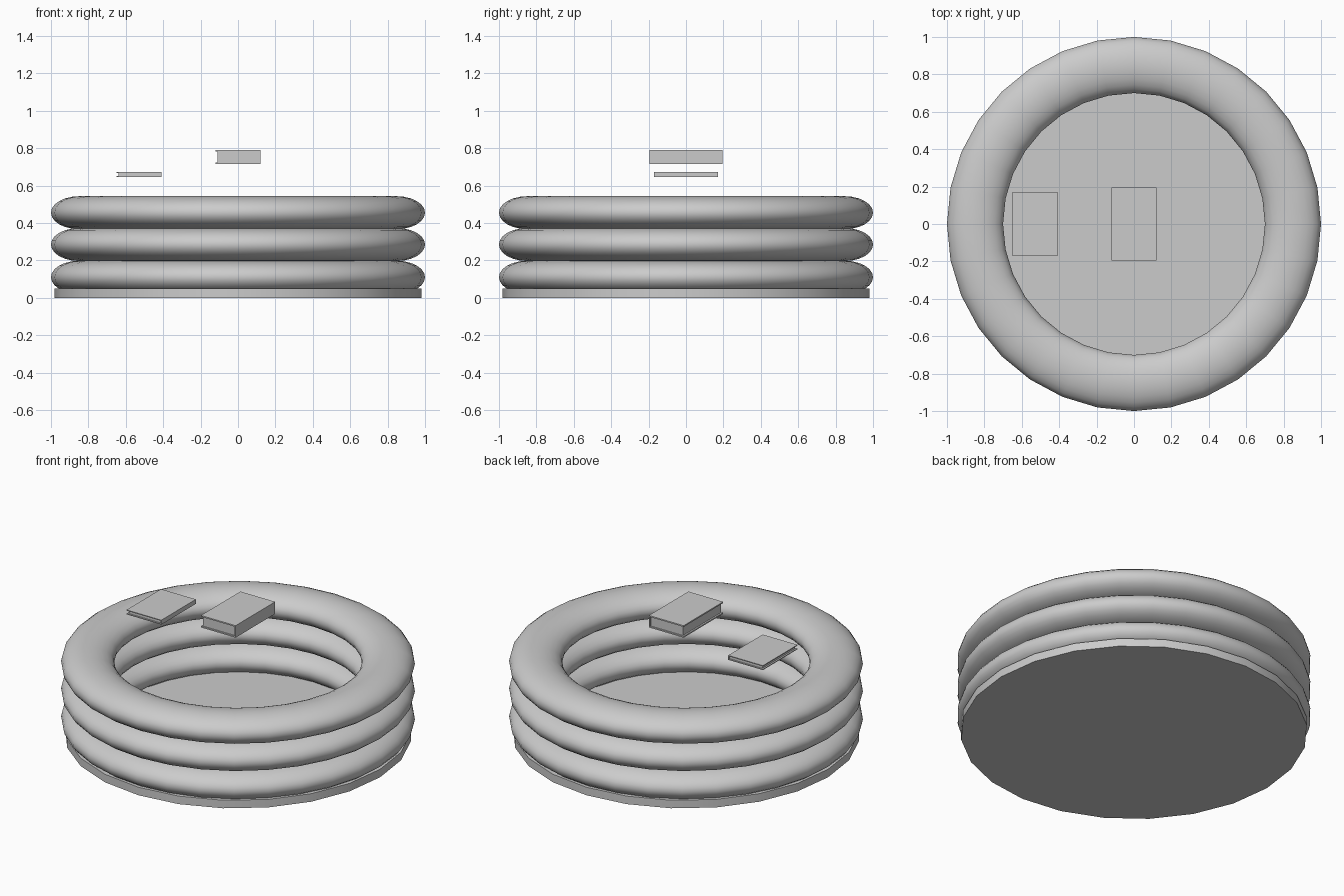
import bpy, math

if "Cube" in bpy.data.objects:
    bpy.data.objects.remove(bpy.data.objects["Cube"])


def smooth(obj, angle):
    bpy.ops.object.select_all(action='DESELECT')
    obj.select_set(True)
    bpy.context.view_layer.objects.active = obj
    bpy.ops.object.shade_smooth_by_angle(angle=math.radians(angle))


def box(name, x0, x1, y0, y1, z0, z1):
    bpy.ops.mesh.primitive_cube_add(size=1, location=((x0 + x1) / 2, (y0 + y1) / 2, (z0 + z1) / 2))
    obj = bpy.context.object
    obj.name = name
    obj.scale = (x1 - x0, y1 - y0, z1 - z0)
    bpy.ops.object.transform_apply(location=False, rotation=False, scale=True)
    return obj


# Book: C-shaped cover with its spine on +x, and a slightly inset page block
def book(name, x0, x1, y0, y1, z0, z1, t):
    w = [(x0, z0), (x1, z0), (x1, z1), (x0, z1),
         (x0, z1 - t), (x1 - t, z1 - t), (x1 - t, z0 + t), (x0, z0 + t)]
    n = len(w)
    verts = [(x, y, z) for y in (y0, y1) for x, z in w]
    # each end cap is split into bottom, spine and top
    caps = [(0, 1, 6, 7), (1, 2, 5, 6), (2, 3, 4, 5)]
    faces = caps + [tuple(n + i for i in reversed(c)) for c in caps]
    faces += [(i, i + n, (i + 1) % n + n, (i + 1) % n) for i in range(n)]
    mesh = bpy.data.meshes.new(name + "_cover")
    mesh.from_pydata(verts, [], faces)
    bpy.context.collection.objects.link(bpy.data.objects.new(name + "_cover", mesh))
    box(name + "_pages", x0 + 0.01, x1 - t, y0 + 0.008, y1 - 0.008, z0 + t, z1 - t)


# Pool floor
bpy.ops.mesh.primitive_cylinder_add(vertices=24, radius=0.98, depth=0.05, location=(0, 0, 0.025))
floor = bpy.context.object
floor.name = "pool_floor"
smooth(floor, 30)

# Three stacked inflatable rings, flattened vertically
for i, z in enumerate((0.11, 0.285, 0.455)):
    bpy.ops.mesh.primitive_torus_add(major_segments=32, minor_segments=24,
                                     major_radius=0.85, minor_radius=0.15, location=(0, 0, z))
    ring = bpy.context.object
    ring.name = f"inflatable_ring_{i + 1}"
    ring.scale.z = 0.088 / 0.15
    bpy.ops.object.transform_apply(location=False, rotation=False, scale=True)
    smooth(ring, 60)

# Two books hovering above the pool
book("thick_book", -0.12, 0.12, -0.195, 0.195, 0.715, 0.79, 0.008)
book("thin_book", -0.65, -0.41, -0.17, 0.17, 0.645, 0.673, 0.005)
